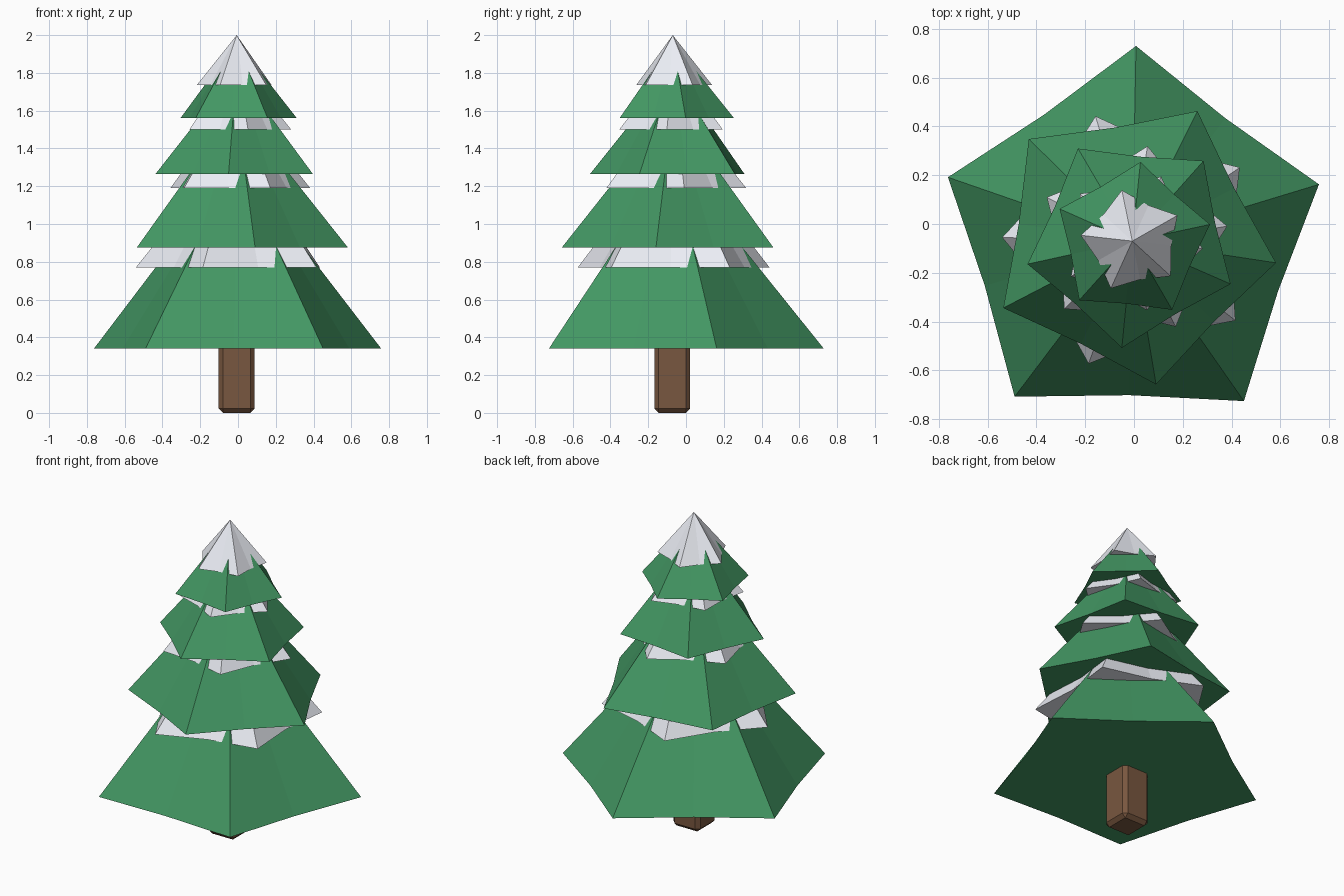
import bpy, bmesh
from math import cos, sin, radians
from mathutils import Matrix

if "Cube" in bpy.data.objects:
    bpy.data.objects.remove(bpy.data.objects["Cube"])

CX, CY = -0.007, -0.07  # trunk axis


def material(name, rgb):
    m = bpy.data.materials.new(name)
    m.diffuse_color = (*rgb, 1)
    m.use_nodes = True
    m.node_tree.nodes["Principled BSDF"].inputs["Base Color"].default_value = m.diffuse_color
    return m


GREEN = material("needles", (0.056, 0.31, 0.125))
WHITE = material("snow", (0.83, 0.85, 0.91))
BROWN = material("bark", (0.19, 0.095, 0.05))


def finish(bm, name, mat):
    bmesh.ops.recalc_face_normals(bm, faces=bm.faces)
    me = bpy.data.meshes.new(name)
    bm.to_mesh(me)
    bm.free()
    me.materials.append(mat)
    ob = bpy.data.objects.new(name, me)
    bpy.context.collection.objects.link(ob)
    return ob


def star_cone(name, z, radius, apex_z, angle, inset, mat):
    """Closed five-cornered cone with pulled-in edge midpoints."""
    bm = bmesh.new()
    ring = []
    for i in range(10):
        a = radians(angle + 36 * i)
        r = radius * (inset if i % 2 else 1)
        ring.append(bm.verts.new((CX + r * cos(a), CY + r * sin(a), z)))
    tip = bm.verts.new((CX, CY, apex_z))
    base = bm.verts.new((CX, CY, z))
    for i in range(10):
        a, b = ring[i], ring[(i + 1) % 10]
        bm.faces.new((a, b, tip))
        bm.faces.new((b, a, base))
    bmesh.ops.dissolve_limit(bm, angle_limit=0.001, verts=[base], edges=list(base.link_edges))
    return finish(bm, name, mat)


# Branch tiers, each with a twisted snow cone that the ridges poke through
tiers = [  # base z, radius, rotation, snow z, snow radius
    (0.34, 0.80, 16.9, 0.77, 0.534),
    (0.875, 0.596, -8.6, 1.19, 0.394),
    (1.265, 0.44, -23.6, 1.50, 0.290),
    (1.56, 0.326, 12.1, 1.735, 0.213),
]
for n, (z, r, rot, sz, sr) in enumerate(tiers, 1):
    star_cone(f"branch_tier_{n}", z, r, z + 1.245 * r, rot, 0.79, GREEN)
    star_cone(f"snow_layer_{n}", sz, sr, sz + 1.244 * sr, rot + 17.5, 0.755, WHITE)

# Trunk: chamfered square post
bm = bmesh.new()
bmesh.ops.create_cube(bm, size=1, matrix=Matrix.Translation((CX, CY - 0.003, 0.25))
                      @ Matrix.Diagonal((0.19, 0.19, 0.5, 1)))
bmesh.ops.bevel(bm, geom=list(bm.edges), offset=0.023, segments=1, affect='EDGES')
finish(bm, "trunk", BROWN)
